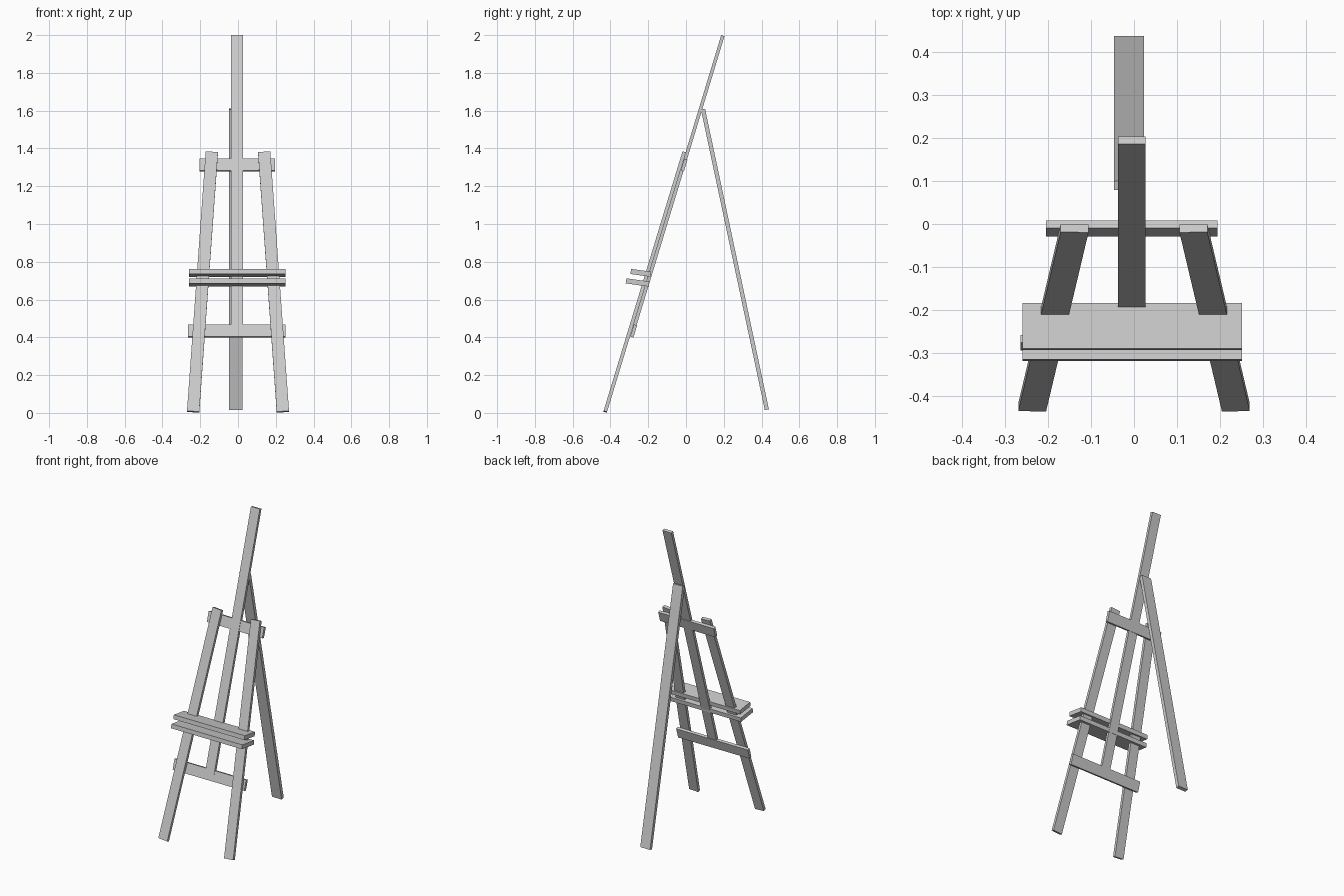
import bpy
from mathutils import Vector, Matrix

if "Cube" in bpy.data.objects:
    bpy.data.objects.remove(bpy.data.objects["Cube"])

TILT = 0.304  # backward lean of the front frame (dy per dz)


def plank(name, start, end, width, thick, face):
    """Box running from start to end; its broad face looks along 'face'."""
    a, b = Vector(start), Vector(end)
    along = (b - a).normalized()
    normal = Vector(face)
    normal = (normal - along * normal.dot(along)).normalized()
    side = along.cross(normal)
    frame = Matrix((side, normal, along)).transposed().to_4x4()
    size = Matrix.Diagonal((width, thick, (b - a).length, 1))
    bpy.ops.mesh.primitive_cube_add(size=1)
    ob = bpy.context.object
    ob.name = name
    ob.data.transform(Matrix.Translation((a + b) / 2) @ frame @ size)
    return ob


def leg_y(z):
    return -0.010 + (z - 1.38) * TILT


def back_y(z):
    # plane of the mast and crossbars, just behind the legs
    return 0.195 + (z - 1.997) * TILT


front = (0, -1, TILT)

# Splayed front legs
for s, label in ((-1, "left"), (1, "right")):
    plank(f"front_leg_{label}", (s * 0.2375, leg_y(0.006), 0.006),
          (s * 0.1385, leg_y(1.38), 1.38), 0.065, 0.019, front)

# Central mast
plank("mast", (-0.005, back_y(0.445), 0.445), (-0.005, back_y(1.997), 1.997),
      0.064, 0.018, front)

# Crossbars behind the legs
for name, x0, x1, z in (("upper_crossbar", -0.205, 0.195, 1.312),
                        ("lower_crossbar", -0.265, 0.252, 0.434)):
    y = back_y(z) + 0.003
    plank(name, (x0, y, z), (x1, y, z), 0.067, 0.018, front)

# Rear support leg
plank("back_leg", (-0.012, 0.428, 0.017), (-0.012, 0.090, 1.608),
      0.070, 0.022, (0, 1, 0.21))

# Canvas shelf: two stacked boards, front edges tipped up
for name, y0, y1, z0, z1 in (("shelf_top", -0.293, -0.186, 0.749, 0.734),
                             ("shelf_bottom", -0.318, -0.195, 0.699, 0.682)):
    mid = ((y0 + y1) / 2, (z0 + z1) / 2)
    plank(name, (-0.26, *mid), (0.252, *mid), abs(y1 - y0), 0.027,
          (0, z0 - z1, y1 - y0))
